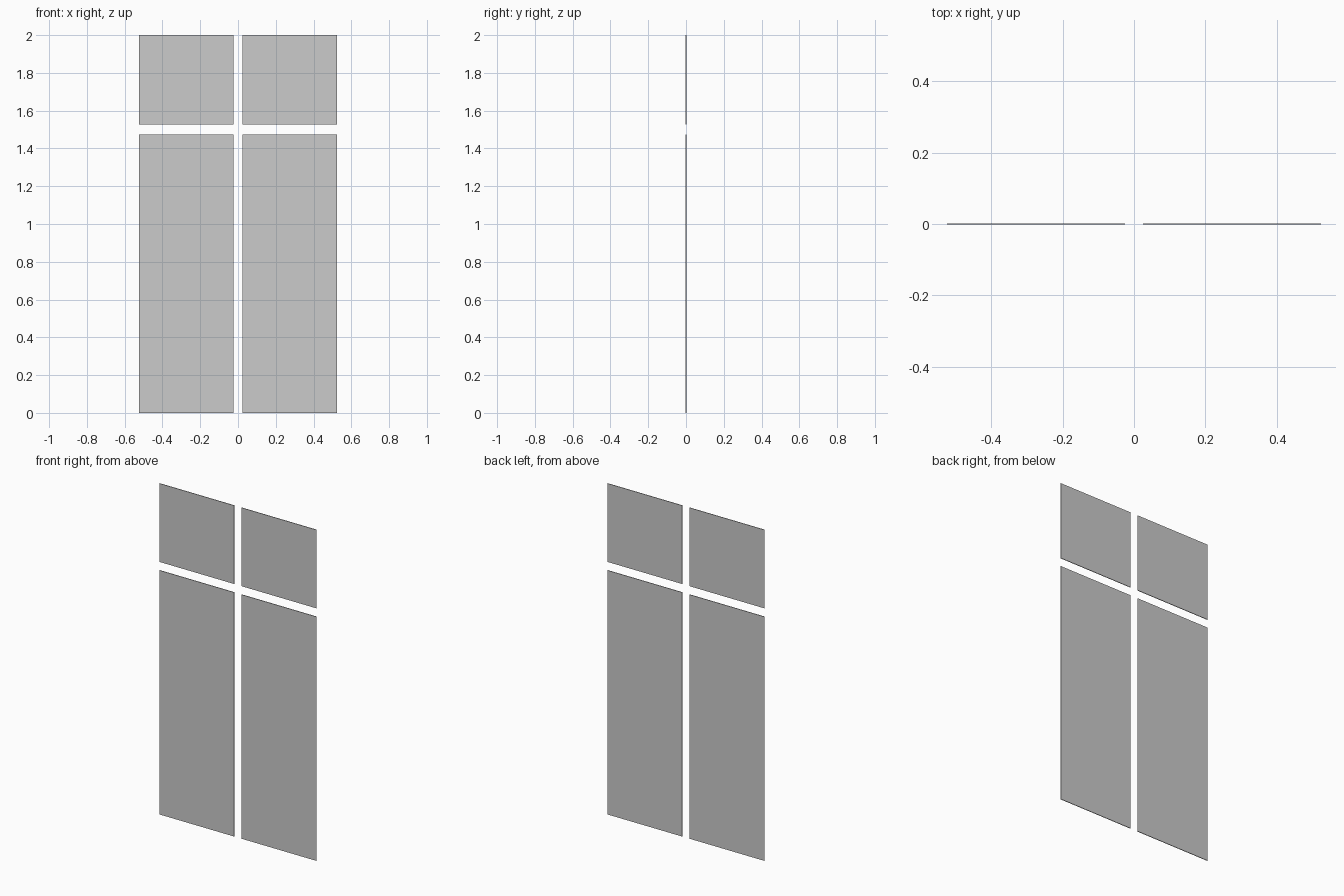
import bpy

if "Cube" in bpy.data.objects:
    bpy.data.objects.remove(bpy.data.objects["Cube"])

THICKNESS = 0.004
INNER, OUTER = 0.025, 0.525   # pane edges either side of the centre gap


def pane(name, side, z0, z1):
    """Thin glass sheet on the left (-1) or right (+1) side."""
    bpy.ops.mesh.primitive_cube_add(
        size=1, location=(side * (INNER + OUTER) / 2, 0, (z0 + z1) / 2))
    ob = bpy.context.object
    ob.name = name
    ob.scale = (OUTER - INNER, THICKNESS, z1 - z0)
    bpy.ops.object.transform_apply(location=False, rotation=False, scale=True)
    return ob


# Tall lower panes and short upper panes
for label, side in (("left", -1), ("right", 1)):
    pane(f"lower_pane_{label}", side, 0.0, 1.475)
    pane(f"upper_pane_{label}", side, 1.526, 2.0)
